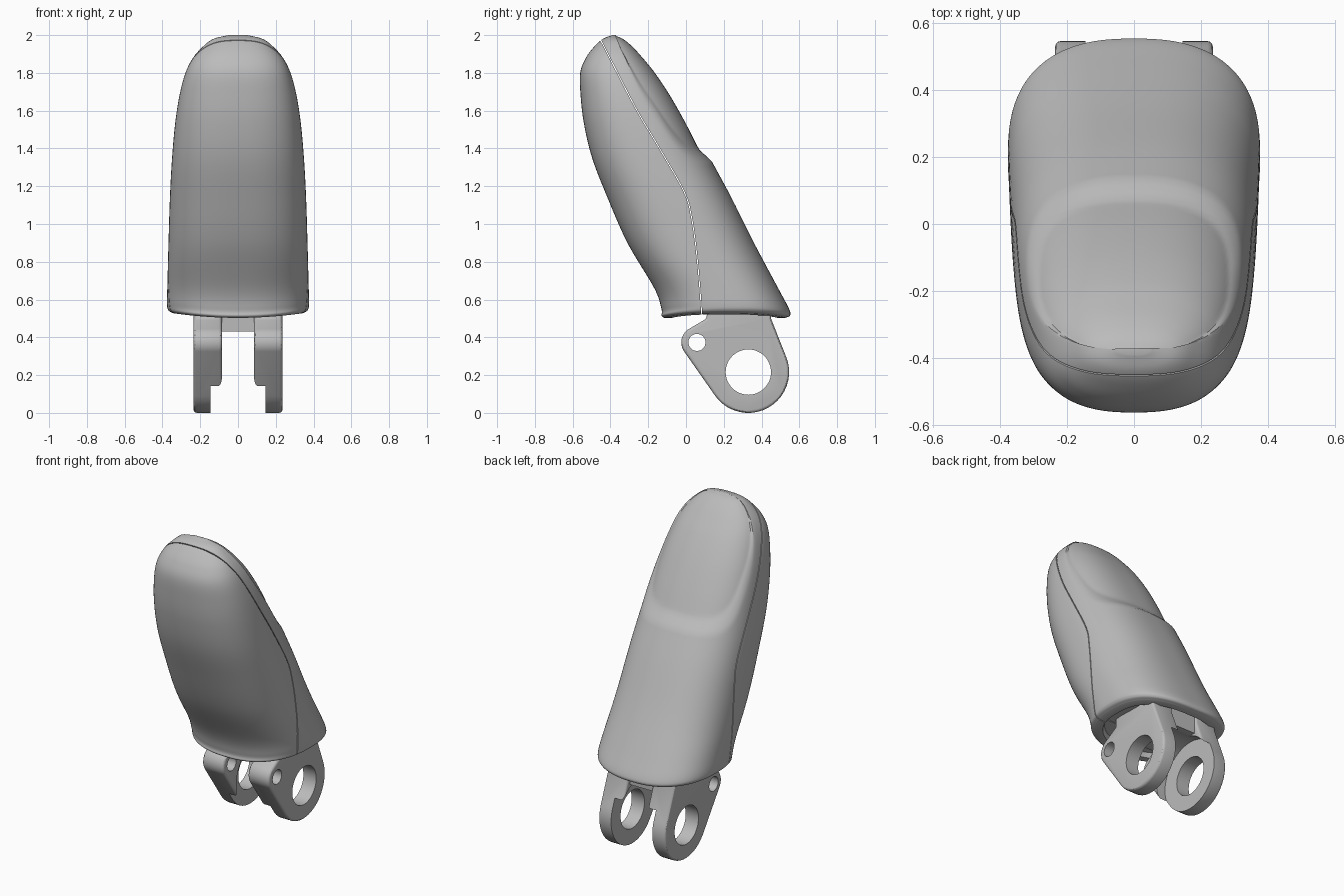
import bpy, bmesh, math
from mathutils import Vector, Matrix

if "Cube" in bpy.data.objects:
    bpy.data.objects.remove(bpy.data.objects["Cube"], do_unlink=True)

grey = bpy.data.materials.new("plain_grey")
grey.use_nodes = True
grey.diffuse_color = (0.5, 0.5, 0.5, 1)
grey.node_tree.nodes["Principled BSDF"].inputs["Base Color"].default_value = (0.5, 0.5, 0.5, 1)


def finish_mesh(name, bm):
    bmesh.ops.recalc_face_normals(bm, faces=bm.faces)
    mesh = bpy.data.meshes.new(name)
    bm.to_mesh(mesh)
    bm.free()
    mesh.materials.append(grey)
    obj = bpy.data.objects.new(name, mesh)
    bpy.context.collection.objects.link(obj)
    return obj


def select_only(obj):
    bpy.ops.object.select_all(action='DESELECT')
    obj.select_set(True)
    bpy.context.view_layer.objects.active = obj


def apply_modifier(obj, kind, **settings):
    mod = obj.modifiers.new(kind.lower(), kind)
    for key, value in settings.items():
        setattr(mod, key, value)
    select_only(obj)
    bpy.ops.object.modifier_apply(modifier=mod.name)


def cut(obj, cutter):
    apply_modifier(obj, 'BOOLEAN', object=cutter, operation='DIFFERENCE', solver='EXACT')
    bpy.data.objects.remove(cutter, do_unlink=True)


def smooth(obj, degrees=30):
    select_only(obj)
    bpy.ops.object.shade_smooth_by_angle(angle=math.radians(degrees))


def bridge_rings(bm, rings):
    for a, b in zip(rings, rings[1:]):
        for i in range(len(a)):
            j = (i + 1) % len(a)
            bm.faces.new((a[i], a[j], b[j], b[i]))
    bm.faces.new(rings[0])
    bm.faces.new(rings[-1])


def prism(name, outline, x0, x1):
    """Side outline of (y, z) points, extruded along x."""
    bm = bmesh.new()
    bridge_rings(bm, [[bm.verts.new((x, y, z)) for y, z in outline] for x in (x0, x1)])
    return finish_mesh(name, bm)


def x_cylinder(name, centre, radius, x0, x1):
    bm = bmesh.new()
    place = Matrix.Translation(((x0 + x1) / 2, *centre)) @ Matrix.Rotation(math.pi / 2, 4, 'Y')
    bmesh.ops.create_cone(bm, cap_ends=True, segments=48, radius1=radius, radius2=radius,
                          depth=abs(x1 - x0), matrix=place)
    return finish_mesh(name, bm)


def spline(keys, steps):
    """Catmull-Rom curve through rows of any length."""
    pts = [Vector(k) for k in keys]
    pts = [2 * pts[0] - pts[1]] + pts + [2 * pts[-1] - pts[-2]]
    out = []
    for a, b, c, d in zip(pts, pts[1:], pts[2:], pts[3:]):
        for s in range(steps):
            t = s / steps
            out.append(0.5 * (2 * b + (c - a) * t + (2 * a - 5 * b + 4 * c - d) * t * t
                              + (3 * b - a - 3 * c + d) * t ** 3))
    return out + [pts[-2]]


# Fingertip body: height, front y, back y, half width
SECTIONS = [
    (.503, -.115, .525, .345), (.515, -.13, .55, .368), (.55, -.13, .546, .376),
    (.66, -.168, .488, .374), (.9, -.31, .36, .368), (1.15, -.42, .235, .36),
    (1.35, -.497, .127, .349), (1.53, -.54, .035, .333), (1.68, -.558, -.05, .31),
    (1.8, -.56, -.13, .278), (1.88, -.53, -.195, .238), (1.94, -.485, -.25, .185),
    (1.98, -.44, -.30, .13), (2.0, -.39, -.35, .05)]
SIDES = 128


def nail_sink(x, y):
    """Depth of the nail bed, with a sloping border band."""
    r = (abs(x / .32) ** 2.6 + abs((y + .12) / .255) ** 2.6) ** (1 / 2.6)
    return .035 * min(1, max(0, (1 - r) / .12))


def section_ring(bm, row, scale=1, lift=0):
    z, front, back, half = row
    mid, depth = (front + back) / 2, (back - front) / 2
    ring = []
    for i in range(SIDES):
        a = math.tau * i / SIDES
        c, s = math.cos(a), math.sin(a)
        x = scale * half * math.copysign(abs(c) ** .8, c)
        y = mid + scale * depth * math.copysign(abs(s) ** .8, s)
        arch = .03 * (x / .375) ** 2 * max(0, 1 - (z - .5) / .3)
        if s > 0 and z > 1.2:
            y -= nail_sink(x, y)
        ring.append(bm.verts.new((x, y, z + arch + lift)))
    return ring


bm = bmesh.new()
rows = spline(SECTIONS, 9)
rings = [section_ring(bm, rows[0], .84, .03), section_ring(bm, rows[0], .87)]
rings += [section_ring(bm, row) for row in rows]
bridge_rings(bm, rings)
body = finish_mesh("fingertip_body", bm)

# Seam groove between the pad shell and the nail shell
seam = spline([(-.5, 2.06), (-.45, 1.97), (-.27, 1.62), (-.14, 1.4), (-.01, 1.17),
               (.03, 1.03), (.06, .81), (.083, .53), (.09, .42)], 5)
left, right = [], []
for i, p in enumerate(seam):
    along = (seam[min(i + 1, len(seam) - 1)] - seam[max(i - 1, 0)]).normalized()
    side = Vector((along.y, -along.x)) * .0025
    left.append(p + side)
    right.append(p - side)
cut(body, prism("seam_cutter", left + right[::-1], -.6, .6))
smooth(body)

# Hinge lugs: large pivot eye, small tendon eye, clearance for the next joint
PIVOT, PIN = (.33, .216), (.058, .373)


def arc(centre, radius, start, end, count=20):
    angles = [math.radians(start + (end - start) * i / count) for i in range(count + 1)]
    return [(centre[0] + radius * math.cos(a), centre[1] + radius * math.sin(a)) for a in angles]


lug_outline = (arc(PIVOT, .216, -144, 22) + [(.45, .5), (.45, .56), (.11, .56), (.11, .5)]
               + arc(PIN, .083, 121, 216))

for label, sign in (("left", 1), ("right", -1)):
    lug = prism(label + "_hinge_lug", lug_outline, sign * .085, sign * .235)
    apply_modifier(lug, 'BEVEL', width=.016, segments=3, limit_method='ANGLE',
                   angle_limit=math.radians(50))
    cut(lug, x_cylinder("clearance_cutter", PIVOT, .225, 0, sign * .145))
    cut(lug, x_cylinder("pivot_cutter", PIVOT, .12, 0, sign * .3))
    cut(lug, x_cylinder("pin_cutter", PIN, .045, 0, sign * .3))
    smooth(lug)

# Crossbar joining the lugs under the body
bar = prism("hinge_crossbar", [(.13, .43), (.44, .43), (.44, .55), (.13, .55)], -.1, .1)
cut(bar, x_cylinder("bar_cutter", PIVOT, .225, -.3, .3))
smooth(bar)
